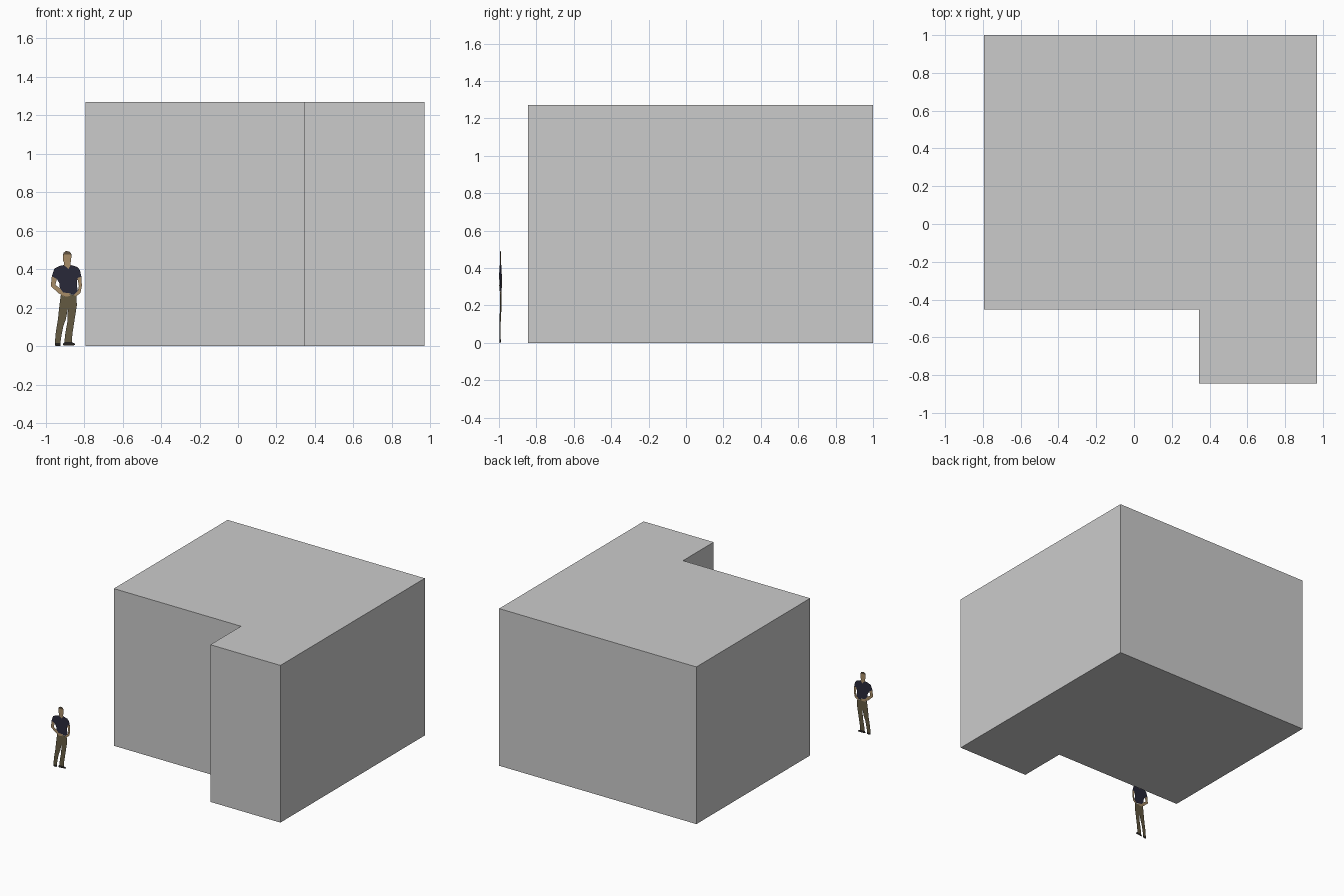
import bpy
import bmesh

if "Cube" in bpy.data.objects:
    bpy.data.objects.remove(bpy.data.objects["Cube"])


def material(name, rgb):
    m = bpy.data.materials.new(name)
    m.diffuse_color = (*rgb, 1)
    m.use_nodes = True
    m.node_tree.nodes["Principled BSDF"].inputs["Base Color"].default_value = m.diffuse_color
    return m


def finish(name, bm, mat=None):
    mesh = bpy.data.meshes.new(name)
    bmesh.ops.recalc_face_normals(bm, faces=bm.faces) if mat is None else None
    bm.to_mesh(mesh)
    bm.free()
    ob = bpy.data.objects.new(name, mesh)
    bpy.context.collection.objects.link(ob)
    if mat:
        mesh.materials.append(mat)
    return ob


# L-shaped block, extruded from its plan
plan = [(-0.793, -0.453), (0.344, -0.453), (0.344, -0.844),
        (0.97, -0.844), (0.97, 1.0), (-0.793, 1.0)]
bm = bmesh.new()
base = bm.faces.new([bm.verts.new((x, y, 0)) for x, y in plan])
top = bmesh.ops.extrude_face_region(bm, geom=[base], use_keep_orig=True)
bmesh.ops.translate(bm, vec=(0, 0, 1.27),
                    verts=[g for g in top["geom"] if isinstance(g, bmesh.types.BMVert)])
finish("building_block", bm)

# Flat standing scale figure, slightly turned
U = 1 / 192


def cutout(name, outline, mat):
    bm = bmesh.new()
    vs = [bm.verts.new((-0.892 + u * U, -0.992 + 0.09 * u * U, v * U)) for u, v in outline]
    f = bm.faces.new(vs)
    f.normal_update()
    if f.normal.y > 0:
        f.normal_flip()
    finish(name, bm, mat)


skin = material("skin", (0.40, 0.27, 0.14))
hair = material("hair", (0.12, 0.085, 0.05))
navy = material("shirt_navy", (0.022, 0.022, 0.042))
khaki = material("trouser_khaki", (0.13, 0.105, 0.055))
dark = material("shoe_dark", (0.02, 0.017, 0.015))

cutout("hair", [(-3.5, 89), (-3, 93), (-0.5, 95), (3, 94.5), (5, 92), (5, 89),
                (4, 91.5), (-2.5, 91.5)], hair)
cutout("head_and_neck", [(-2.5, 91.5), (4, 91.5), (5, 89), (4.6, 85.5), (4, 82),
                         (4.5, 81), (2, 77), (-2.5, 81), (-2.5, 84), (-3.5, 86), (-3.5, 89)], skin)
cutout("shirt", [(-2.5, 81), (2, 77), (4.5, 81), (11, 79), (13.5, 76), (15, 69.5), (11, 68),
                 (10.5, 61), (11.5, 55), (7, 51), (3, 53), (-3, 53.5), (-6.5, 58),
                 (-7, 63), (-9.5, 67), (-14.5, 70), (-12, 77.5), (-7, 80)], navy)
cutout("left_arm", [(-14.5, 70), (-9.5, 67), (-11, 61), (-6.5, 58), (-3, 53.5), (3, 53),
                    (4, 50), (-2, 49.5), (-8, 53), (-15.5, 60)], skin)
cutout("right_arm", [(11, 68), (15, 69.5), (15.5, 60), (14, 53), (10, 50),
                     (7, 51), (11.5, 55), (12.5, 60)], skin)
cutout("trousers", [(-5.5, 51.4), (-2, 49.5), (4, 50), (3.4, 52), (7, 51), (10, 50),
                    (10.5, 41), (8, 25), (6, 12), (5.5, 4), (-2, 4), (-1, 13), (1, 24),
                    (1.5, 37), (-0.5, 27), (-3, 20), (-5, 10), (-6, 3), (-11.5, 3),
                    (-10.5, 14), (-8.5, 26), (-7, 40)], khaki)
cutout("left_shoe", [(-11.5, 3), (-6, 3), (-5.5, 1), (-7, 0), (-10.5, 0), (-11.5, 1.2)], dark)
cutout("right_shoe", [(-2, 4), (5.5, 4), (8.5, 2.5), (8.5, 1), (3, 0.5), (-2.5, 0.5), (-3.5, 2)], dark)
